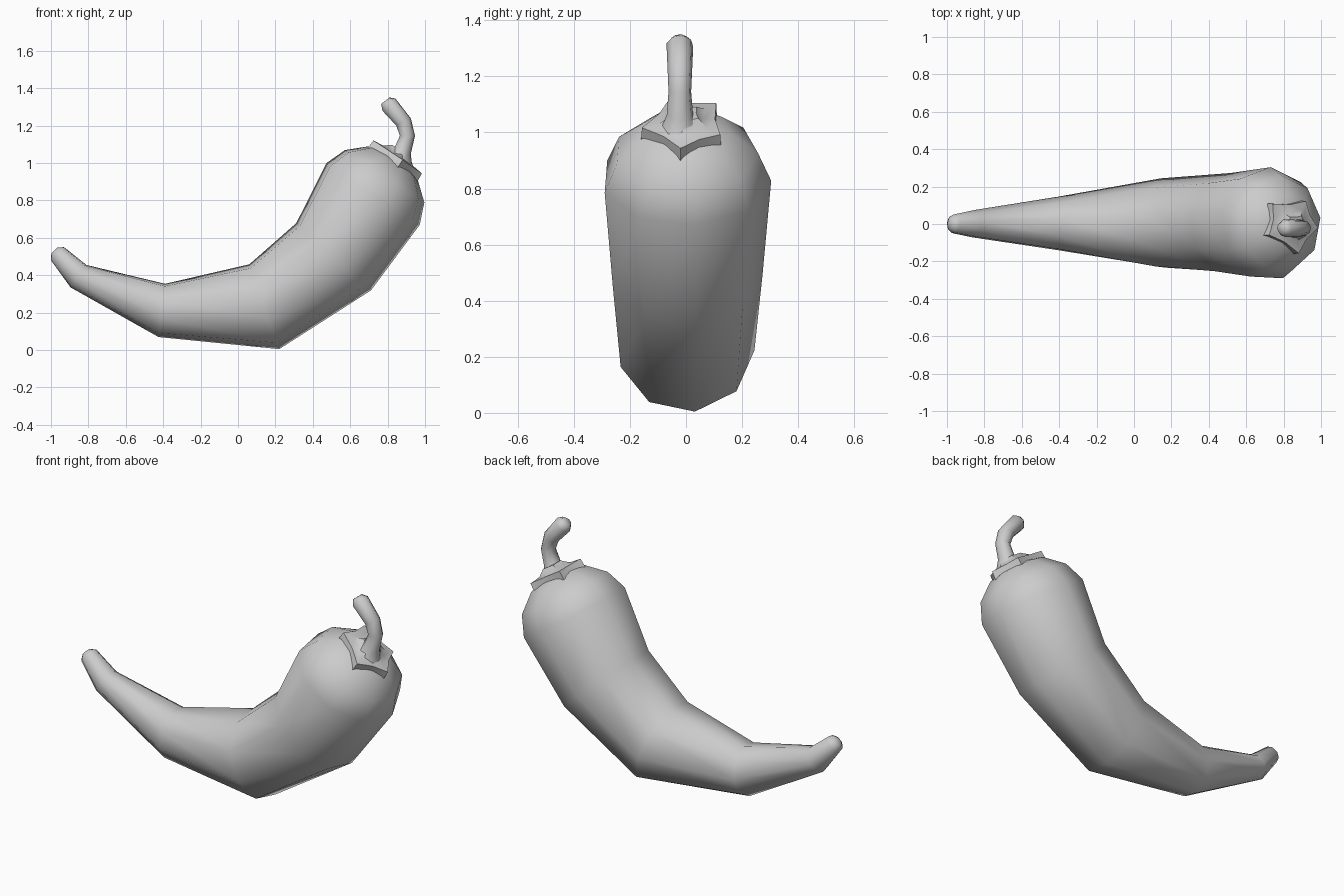
import bpy, bmesh, math
from mathutils import Vector

cube = bpy.data.objects.get("Cube")
if cube:
    bpy.data.objects.remove(cube, do_unlink=True)

grey = bpy.data.materials.new("plain grey")
grey.use_nodes = True
COLOUR = (0.6, 0.6, 0.6, 1)
grey.diffuse_color = COLOUR
grey.node_tree.nodes["Principled BSDF"].inputs["Base Color"].default_value = COLOUR


def loft(name, rings, angle):
    """Skin a list of equal-sized point rings, closing both ends."""
    bm = bmesh.new()
    loops = [[bm.verts.new(p) for p in ring] for ring in rings]
    for a, b in zip(loops, loops[1:]):
        for i in range(len(a)):
            j = (i + 1) % len(a)
            bm.faces.new((a[i], a[j], b[j], b[i]))
    bm.faces.new(loops[0])
    bm.faces.new(loops[-1])
    bmesh.ops.recalc_face_normals(bm, faces=bm.faces)
    mesh = bpy.data.meshes.new(name)
    bm.to_mesh(mesh)
    bm.free()
    mesh.materials.append(grey)
    obj = bpy.data.objects.new(name, mesh)
    bpy.context.collection.objects.link(obj)
    bpy.ops.object.select_all(action='DESELECT')
    obj.select_set(True)
    bpy.context.view_layer.objects.active = obj
    bpy.ops.object.shade_smooth_by_angle(angle=math.radians(angle))
    return obj


def section(inner, outer, sides, y=0.0, turn=0.0):
    """Round ring whose diameter runs from inner to outer in the xz plane."""
    a, b = Vector((inner[0], y, inner[1])), Vector((outer[0], y, outer[1]))
    mid, u = (a + b) / 2, (b - a) / 2
    if sides % 2:
        u *= 1.015
    side = Vector((0, u.length, 0))
    angles = [math.radians(turn) + math.tau * i / sides for i in range(sides)]
    return [mid + u * math.cos(t) + side * math.sin(t) for t in angles]


# Curved pod: inner and outer edge of each ring, from the tip to the shoulder
pod = [((-0.965, 0.548), (-0.998, 0.515)), ((-0.93, 0.55), (-1.0, 0.48)),
       ((-0.81, 0.455), (-0.895, 0.335)), ((-0.39, 0.355), (-0.425, 0.07)),
       ((0.06, 0.46), (0.22, 0.006)), ((0.31, 0.68), (0.71, 0.32)),
       ((0.47, 1.0), (0.97, 0.67)), ((0.57, 1.07), (0.995, 0.79)),
       ((0.70, 1.09), (0.96, 0.91)), ((0.79, 1.06), (0.90, 0.985))]
loft("pod", [section(a, b, 9, turn=7.5) for a, b in pod], 75)

# Five-pointed calyx: tips with pulled-in valleys, rising towards the stem
tips = [Vector(p) for p in ((0.90, 0.125, 0.96), (0.965, -0.02, 0.91),
                            (0.86, -0.16, 0.985), (0.70, -0.06, 1.09),
                            (0.72, 0.11, 1.075))]
centre = sum(tips, Vector()) / 5
normal = Vector((0.56, 0, 0.83)).normalized()
star = []
for i, tip in enumerate(tips):
    valley = (tip + tips[(i + 1) % 5]) / 2
    star += [tip, valley.lerp(centre, 0.1)]


def star_ring(scale, lift):
    return [centre + (p - centre) * scale + normal * lift for p in star]


loft("calyx", [star_ring(1, -0.012), star_ring(0.98, 0.038),
               star_ring(0.6, 0.045), star_ring(0.35, 0.075)], 40)

# Hooked stem
stem = [((0.80, 1.04), (0.93, 0.99)), ((0.835, 1.08), (0.925, 1.05)),
        ((0.865, 1.145), (0.947, 1.145)), ((0.845, 1.2), (0.925, 1.238)),
        ((0.772, 1.278), (0.842, 1.345)), ((0.765, 1.315), (0.81, 1.35))]
loft("stem", [section(a, b, 8, y=-0.022, turn=10) for a, b in stem], 75)
